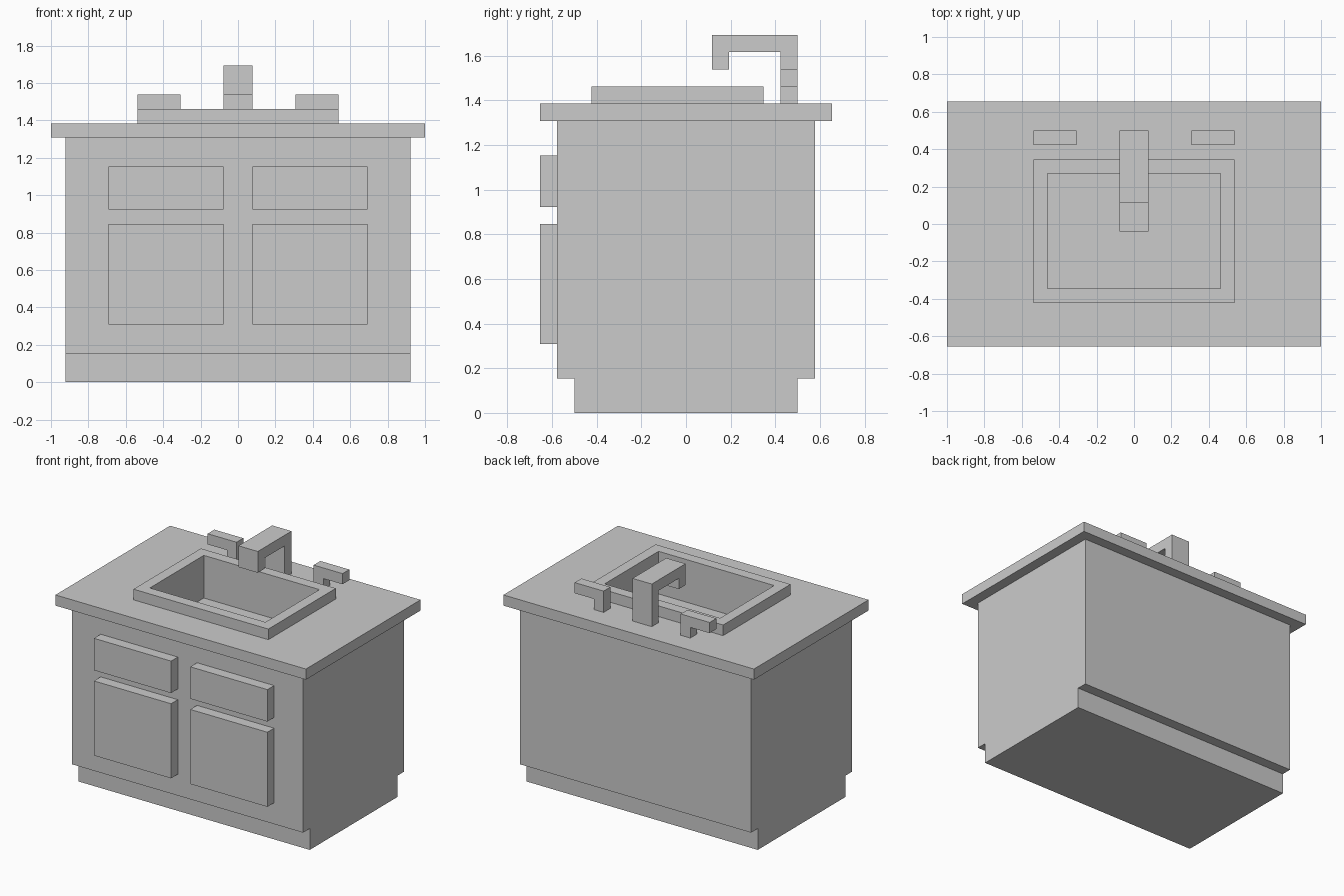
import bpy, bmesh
from mathutils import Vector

if "Cube" in bpy.data.objects:
    bpy.data.objects.remove(bpy.data.objects["Cube"])

U = 1 / 13  # the whole model sits on this module


def finish(name, bm):
    bmesh.ops.recalc_face_normals(bm, faces=bm.faces)
    me = bpy.data.meshes.new(name)
    bm.to_mesh(me)
    bm.free()
    ob = bpy.data.objects.new(name, me)
    bpy.context.collection.objects.link(ob)
    return ob


def box(name, x, y, z):
    """Box from (min, max) ranges given in modules."""
    bm = bmesh.new()
    bmesh.ops.create_cube(bm, size=1)
    for v in bm.verts:
        v.co = Vector([U * (r[0] if c < 0 else r[1]) for c, r in zip(v.co, (x, y, z))])
    return finish(name, bm)


def prism(name, points, offset):
    """Extrude a closed outline (in modules) along an offset vector."""
    bm = bmesh.new()
    face = bm.faces.new([bm.verts.new(Vector(p) * U) for p in points])
    new = bmesh.ops.extrude_face_region(bm, geom=[face], use_keep_orig=True)["geom"]
    verts = [g for g in new if isinstance(g, bmesh.types.BMVert)]
    bmesh.ops.translate(bm, verts=verts, vec=Vector(offset) * U)
    return finish(name, bm)


# Cabinet with recessed plinth, counter slab and raised sink rim
box("plinth", (-12, 12), (-6.5, 6.5), (0, 2))
cabinet = box("cabinet", (-12, 12), (-7.5, 7.5), (2, 17))
counter = box("countertop", (-13, 13), (-8.5, 8.5), (17, 18))
rim = box("sink_rim", (-7, 7), (-5.5, 4.5), (18, 19))

# Basin and drain are cut down through rim, counter and cabinet
basin = box("basin_cutter", (-6, 6), (-4.5, 3.5), (15, 20))
drain = box("drain_cutter", (-1, 1), (-0.5, 1.5), (14, 15.5))
for cutter in (basin, drain):
    cutter.hide_render = True
    cutter.hide_viewport = True
for part, cutters in ((rim, [basin]), (counter, [basin]), (cabinet, [basin, drain])):
    for cutter in cutters:
        mod = part.modifiers.new(cutter.name, "BOOLEAN")
        mod.operation = "DIFFERENCE"
        mod.solver = "EXACT"
        mod.object = cutter

# Doors, drawers and L-shaped tap handles on both sides
for side, s in (("left", -1), ("right", 1)):
    span = sorted((s, 9 * s))
    box(side + "_door", span, (-8.5, -7.5), (4, 11))
    box(side + "_drawer", span, (-8.5, -7.5), (12, 15))
    outline = [(4, 18), (5, 18), (5, 19), (7, 19), (7, 20), (4, 20)]
    prism(side + "_tap_handle", [(s * x, 5.5, z) for x, z in outline], (0, 1, 0))

# Faucet: hooked profile extruded across x
hook = [(6.5, 18), (6.5, 22), (1.5, 22), (1.5, 20), (2.5, 20), (2.5, 21), (5.5, 21), (5.5, 18)]
prism("faucet", [(-1, y, z) for y, z in hook], (2, 0, 0))
